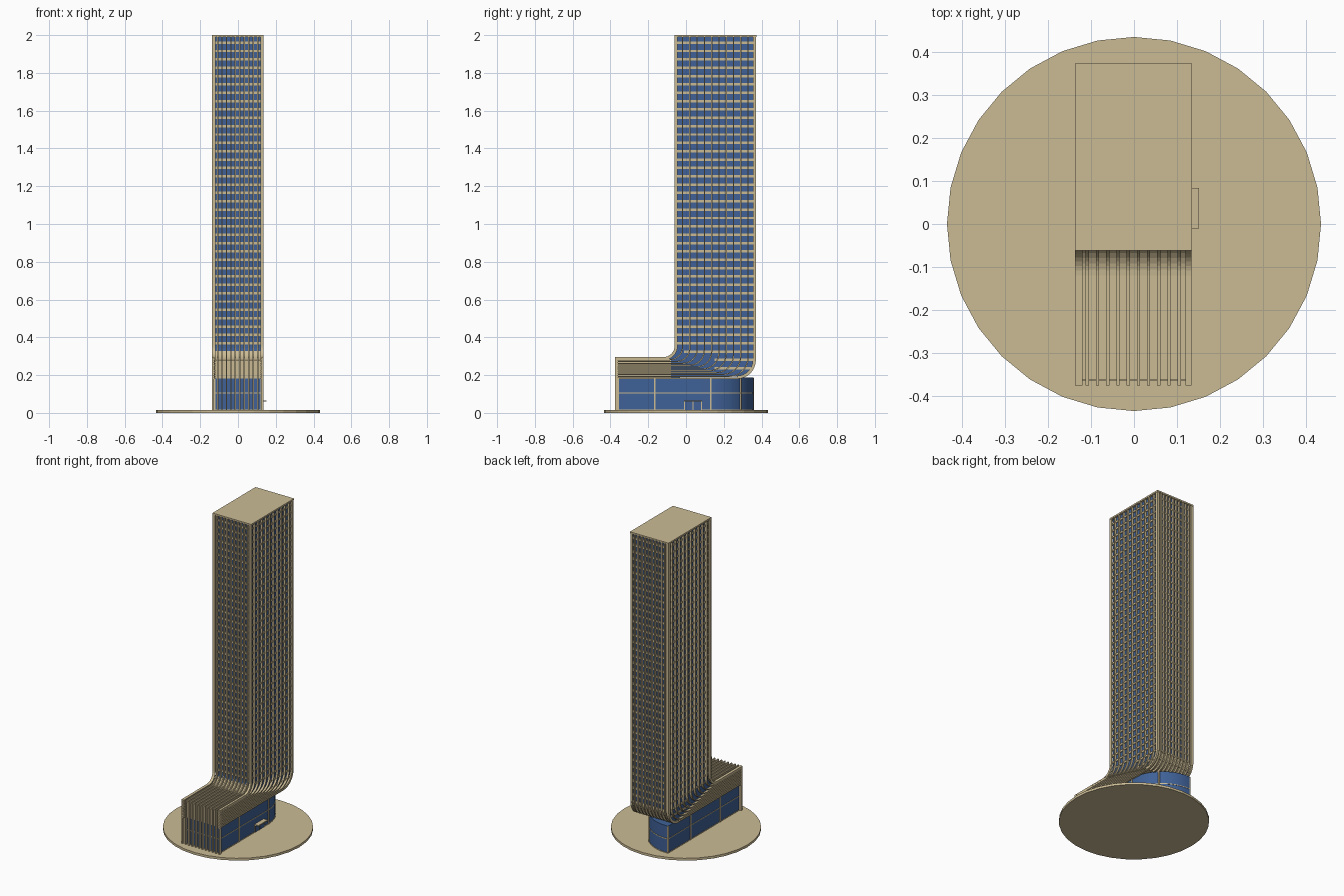
import bpy, bmesh, math

if "Cube" in bpy.data.objects:
    bpy.data.objects.remove(bpy.data.objects["Cube"])


def material(name, rgb):
    m = bpy.data.materials.new(name)
    m.diffuse_color = (*rgb, 1)
    m.use_nodes = True
    m.node_tree.nodes["Principled BSDF"].inputs["Base Color"].default_value = m.diffuse_color
    return m


TAN = material("sandstone", (0.60, 0.50, 0.30))
BLUE = material("blue_glass", (0.05, 0.12, 0.31))


def finish(name, bm, *mats):
    bmesh.ops.recalc_face_normals(bm, faces=bm.faces)
    me = bpy.data.meshes.new(name)
    bm.to_mesh(me)
    bm.free()
    for m in mats:
        me.materials.append(m)
    ob = bpy.data.objects.new(name, me)
    bpy.context.collection.objects.link(ob)
    return ob


def add_box(bm, x0, x1, y0, y1, z0, z1):
    vs = bmesh.ops.create_cube(bm, size=1)["verts"]
    for v in vs:
        v.co = ((x0 + x1) / 2 + v.co.x * (x1 - x0),
                (y0 + y1) / 2 + v.co.y * (y1 - y0),
                (z0 + z1) / 2 + v.co.z * (z1 - z0))


def box(name, mat, *dims):
    bm = bmesh.new()
    add_box(bm, *dims)
    return finish(name, bm, mat)


def offset(path, t):
    """Path shifted to its left by t, with mitred corners."""
    out = []
    for i, (y, z) in enumerate(path):
        normals = []
        for a, b in ((i - 1, i), (i, i + 1)):
            if a >= 0 and b < len(path):
                dy, dz = path[b][0] - path[a][0], path[b][1] - path[a][1]
                l = math.hypot(dy, dz)
                normals.append((-dz / l, dy / l))
        n, m = normals[0], normals[-1]
        k = t / (1 + n[0] * m[0] + n[1] * m[1])
        out.append((y + k * (n[0] + m[0]), z + k * (n[1] + m[1])))
    return out


def add_ribbon(bm, path, t, x0, x1):
    """Flat fin following a side-view path, t thick, from x0 to x1."""
    other = offset(path, t)
    rings = [[bm.verts.new((x0, *p)), bm.verts.new((x1, *p)),
              bm.verts.new((x1, *q)), bm.verts.new((x0, *q))]
             for p, q in zip(path, other)]
    for a, b in zip(rings, rings[1:]):
        for i in range(4):
            j = (i + 1) % 4
            bm.faces.new((a[i], a[j], b[j], b[i]))
    bm.faces.new(rings[0])
    bm.faces.new(rings[-1])


def sweep(y, z, r, top=1.992, n=8):
    """Down the tower at y, then a quarter turn forward onto level z."""
    arc = [(y - r + r * math.cos(i / n * math.pi / 2),
            z + r - r * math.sin(i / n * math.pi / 2)) for i in range(n + 1)]
    return [(y, top)] + arc


FRONT, BASE = -0.375, 0.013
front_path = sweep(-0.06, 0.295, 0.06) + [(FRONT, 0.295), (FRONT, BASE)]
back_path = sweep(0.37, 0.18, 0.10)

# round ground plate
bm = bmesh.new()
bmesh.ops.create_cone(bm, cap_ends=True, segments=32, radius1=0.434, radius2=0.434, depth=0.015)
bmesh.ops.translate(bm, verts=bm.verts, vec=(0, 0, 0.0075))
finish("ground_plate", bm, TAN)

# glass core: tower that sweeps forward into the low wing
inner_front = offset(front_path, 0.014)[:-1] + [(FRONT + 0.014, 0.184)]
inner_back = offset(back_path, -0.013)
outline = inner_front + [(p[0], max(p[1], 0.184)) for p in reversed(inner_back)]
bm = bmesh.new()
face = bm.faces.new([bm.verts.new((-0.121, *p)) for p in outline])
ext = bmesh.ops.extrude_face_region(bm, geom=[face])["geom"]
bmesh.ops.translate(bm, vec=(0.242, 0, 0), verts=[g for g in ext if isinstance(g, bmesh.types.BMVert)])
bm.normal_update()
for f in bm.faces:
    c = f.calc_center_median()
    side = abs(f.normal.x) > 0.5
    upright = abs(f.normal.z) < 0.3 and c.z > 0.31
    f.material_index = 1 if side or upright else 0
finish("tower_core", bm, TAN, BLUE)
box("wing_cladding", TAN, -0.124, 0.124, -0.362, -0.08, 0.182, 0.28)
box("roof", TAN, -0.137, 0.135, -0.061, 0.372, 1.99, 2.0)

# front and back fins
bm_front, bm_back = bmesh.new(), bmesh.new()
for i in range(12):
    x = -0.132 + i * 0.0237
    w = 0.005 if i in (0, 11) else 0.0038
    add_ribbon(bm_front, front_path, 0.016, x - w, x + w)
    add_ribbon(bm_back, back_path, -0.016, x - w, x + w)
finish("front_fins", bm_front, TAN)
finish("back_fins", bm_back, TAN)

# side fins, nested curves on both flanks
bm = bmesh.new()
for i in range(12):
    f = i / 11
    path = sweep(-0.06 + 0.4235 * f, 0.295 - 0.1085 * f, 0.06 + 0.04 * f) + [(FRONT, 0.295 - 0.1085 * f)]
    for x0, x1 in ((-0.136, -0.119), (0.119, 0.134)):
        add_ribbon(bm, path, 0.0065, x0, x1)
finish("side_fins", bm, TAN)

# floor bands
bm = bmesh.new()
for k in range(40):
    z = 1.96 - k * 0.0442
    if z > 0.345:
        y0 = -0.052
    elif z > 0.29:
        y0 = -0.01
    else:
        y0 = 0.15
    add_box(bm, -0.126, 0.126, y0, 0.362 if z > 0.27 else 0.345, z - 0.0065, z + 0.0065)
finish("floor_bands", bm, TAN)


# ground-floor lobby with one big rounded back corner
def lobby_outline(grow=0.0, n=16):
    r = 0.23 + grow
    arc = [(-0.107 + r * math.cos(i / n * math.pi / 2), 0.128 + r * math.sin(i / n * math.pi / 2))
           for i in range(n + 1)]
    return [(-0.123 - grow, -0.361 - grow), (0.123 + grow, -0.361 - grow)] + arc + [(-0.123 - grow, 0.358 + grow)]


def prism(name, mat, pts, z0, z1):
    bm = bmesh.new()
    lo = [bm.verts.new((*p, z0)) for p in pts]
    hi = [bm.verts.new((*p, z1)) for p in pts]
    bm.faces.new(lo)
    bm.faces.new(hi)
    for i in range(len(pts)):
        j = (i + 1) % len(pts)
        bm.faces.new((lo[i], lo[j], hi[j], hi[i]))
    ob = finish(name, bm, mat)
    ob.data.shade_smooth()
    ob.data.set_sharp_from_angle(angle=math.radians(30))
    return ob


prism("lobby_glass", BLUE, lobby_outline(), BASE, 0.187)
prism("lobby_rail", TAN, lobby_outline(0.002), 0.103, 0.108)
prism("lobby_sill", TAN, lobby_outline(0.002), BASE, 0.019)

# lobby mullions
spots = [(s * 0.123, y) for s in (-1, 1) for y in (-0.36, -0.165, 0.13)]
spots += [(-0.107 + 0.1626, 0.128 + 0.1626), (-0.121, 0.356)]
bm = bmesh.new()
for x, y in spots:
    add_box(bm, x - 0.004, x + 0.004, y - 0.004, y + 0.004, BASE, 0.186)
finish("lobby_mullions", bm, TAN)

# side entrance: canopy, door frame and glass
box("entrance_canopy", TAN, 0.12, 0.151, -0.01, 0.084, 0.059, 0.066)
box("entrance_glass", BLUE, 0.12, 0.126, -0.006, 0.08, BASE, 0.06)
bm = bmesh.new()
for y in (-0.008, 0.037, 0.082):
    add_box(bm, 0.12, 0.129, y - 0.002, y + 0.002, BASE, 0.06)
finish("entrance_frame", bm, TAN)
